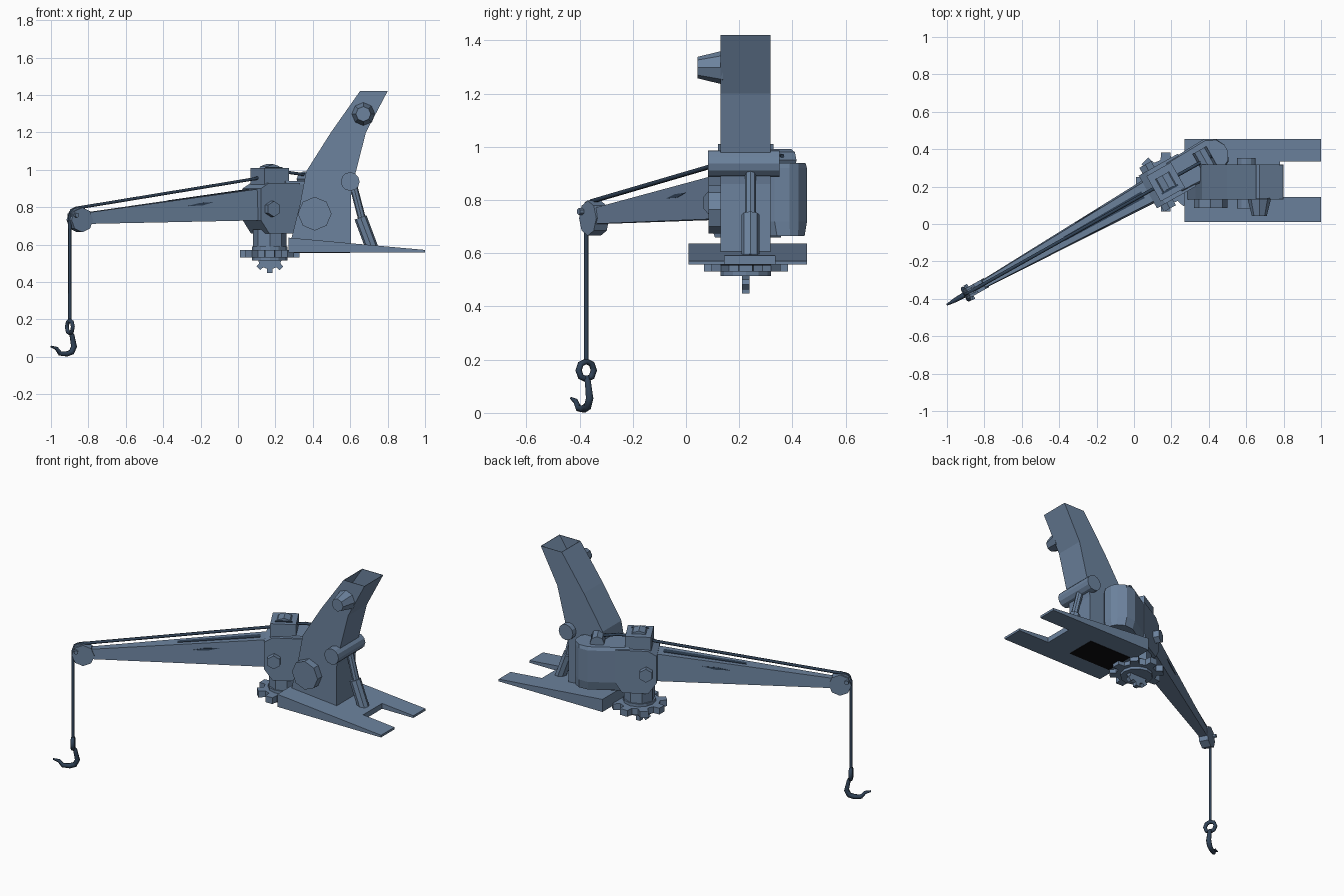
import bpy, bmesh, math
from mathutils import Vector, Matrix

if "Cube" in bpy.data.objects:
    bpy.data.objects.remove(bpy.data.objects["Cube"])


def material(name, rgb):
    m = bpy.data.materials.new(name)
    m.diffuse_color = (*rgb, 1)
    m.use_nodes = True
    m.node_tree.nodes["Principled BSDF"].inputs["Base Color"].default_value = m.diffuse_color
    return m


STEEL = material("slate blue steel", (0.15, 0.225, 0.34))
DARK = material("dark cable", (0.03, 0.055, 0.095))
BLACK = material("black opening", (0.004, 0.004, 0.005))

WORLD = Matrix.Identity(4)
# Slewing frame: x runs along the jib, origin on the slewing axis
SLEW = Matrix.Translation((0.17, 0.225, 0)) @ Matrix.Rotation(math.radians(29.3), 4, 'Z')


def finish(name, bm, mat, frame):
    bmesh.ops.recalc_face_normals(bm, faces=bm.faces)
    me = bpy.data.meshes.new(name)
    bm.to_mesh(me)
    bm.free()
    me.materials.append(mat)
    ob = bpy.data.objects.new(name, me)
    ob.matrix_world = frame
    bpy.context.collection.objects.link(ob)
    return ob


def loft(name, rings, mat=STEEL, frame=WORLD):
    """Skin a list of equal-length rings and cap both ends."""
    bm = bmesh.new()
    vs = [[bm.verts.new(p) for p in ring] for ring in rings]
    n = len(vs[0])
    for a, b in zip(vs, vs[1:]):
        for i in range(n):
            j = (i + 1) % n
            bm.faces.new((a[i], a[j], b[j], b[i]))
    bm.faces.new(vs[0])
    bm.faces.new(vs[-1])
    return finish(name, bm, mat, frame)


def side_prism(name, pts, y0, y1, mat=STEEL, frame=WORLD):
    return loft(name, [[(x, y, z) for x, z in pts] for y in (y0, y1)], mat, frame)


def plan_prism(name, pts, z0, z1, mat=STEEL, frame=WORLD):
    return loft(name, [[(x, y, z) for x, y in pts] for z in (z0, z1)], mat, frame)


def box_pts(x0, x1, y0, y1):
    return [(x0, y0), (x1, y0), (x1, y1), (x0, y1)]


def rod(name, a, b, r1, r2=None, n=8, mat=STEEL, frame=WORLD):
    a, b = Vector(a), Vector(b)
    d = b - a
    bm = bmesh.new()
    mtx = Matrix.Translation((a + b) / 2) @ d.to_track_quat('Z', 'Y').to_matrix().to_4x4()
    bmesh.ops.create_cone(bm, cap_ends=True, segments=n, radius1=r1,
                          radius2=r1 if r2 is None else r2, depth=d.length, matrix=mtx)
    return finish(name, bm, mat, frame)


def cog(teeth, r, R):
    pts = []
    for i in range(teeth):
        for off, rad in ((-0.30, r), (-0.2, R), (0.2, R), (0.30, r)):
            t = (i + off) * 2 * math.pi / teeth
            pts.append((rad * math.cos(t), rad * math.sin(t)))
    return pts


def tube(name, pts, radii, mat=DARK, frame=WORLD, closed=False):
    cu = bpy.data.curves.new(name, 'CURVE')
    cu.dimensions = '3D'
    cu.bevel_depth = 1
    cu.bevel_resolution = 1
    cu.use_fill_caps = True
    sp = cu.splines.new('POLY')
    sp.points.add(len(pts) - 1)
    for p, co, r in zip(sp.points, pts, radii):
        p.co = (*co, 1)
        p.radius = r
    sp.use_cyclic_u = closed
    cu.materials.append(mat)
    ob = bpy.data.objects.new(name, cu)
    ob.matrix_world = frame
    bpy.context.collection.objects.link(ob)


# Forked base: wedge that thins toward the prongs
def base_top(x):
    return 0.637 - (x - 0.27) * 0.09


fork = [(0.27, 0.01), (1, 0.01), (1, 0.145), (0.78, 0.145),
        (0.78, 0.335), (1, 0.335), (1, 0.455), (0.27, 0.455)]
loft("forked_base", [[(x, y, 0.557) for x, y in fork],
                     [(x, y, base_top(x)) for x, y in fork]])
plan_prism("base_opening", box_pts(0.30, 0.60, 0.13, 0.32), 0.554, 0.558, BLACK)

# Curved tower, hollow at the top
tower_profile = [(0.28, 0.61), (0.33, 0.81), (0.364, 0.99), (0.497, 1.2), (0.652, 1.42),
                 (0.80, 1.42), (0.684, 1.2), (0.626, 0.973), (0.604, 0.86), (0.604, 0.60)]
tower = side_prism("tower", tower_profile, 0.13, 0.318)
bm = bmesh.new()
bm.from_mesh(tower.data)
top = max(bm.faces, key=lambda f: f.calc_center_median().z)
bmesh.ops.inset_individual(bm, faces=[top], thickness=0.004)
new = bmesh.ops.extrude_discrete_faces(bm, faces=[top])["faces"][0]
bmesh.ops.translate(bm, verts=new.verts, vec=(-0.125, 0, -0.19))
bm.to_mesh(tower.data)
bm.free()

# Fittings on the tower
rod("tower_side_boss", (0.41, 0.14, 0.765), (0.41, 0.085, 0.765), 0.09)
rod("tower_cone", (0.67, 0.14, 1.298), (0.67, 0.043, 1.298), 0.064, 0.04)
rod("cross_cylinder", (0.60, 0.082, 0.937), (0.60, 0.352, 0.937), 0.05, n=12)

# Hydraulic strut behind the tower
rod("strut_rod", (0.61, 0.242, 0.94), (0.665, 0.242, 0.73), 0.021)
rod("strut_sleeve", (0.655, 0.242, 0.745), (0.715, 0.242, 0.585), 0.034)

# Slewing ring, neck and small upright cog
at_axis = Matrix.Translation((0.17, 0.225, 0))
plan_prism("slewing_gear", cog(8, 0.12, 0.16), 0.532, 0.572, frame=at_axis)
rod("gear_hub", (0, 0, 0.515), (0, 0, 0.59), 0.095, n=12, frame=at_axis)
rod("neck", (0, 0, 0.57), (0, 0, 0.68), 0.09, n=8, frame=at_axis)
side_prism("upright_cog", [(x, z + 0.535) for x, z in cog(8, 0.066, 0.088)],
           -0.014, 0.014, frame=at_axis)

# Slewing head with chamfered lower corners
side_prism("slewing_head", [(-0.11, 0.90), (-0.11, 0.73), (-0.06, 0.66), (0.09, 0.66),
                            (0.13, 0.72), (0.13, 0.93), (-0.06, 0.93)],
           -0.10, 0.10, frame=SLEW)


def tail(v, z):
    outline = [(0.05, v * 0.9), (0.29, v), (0.345, v * 0.7), (0.37, v * 0.2)]
    return [(x, y, z) for x, y in outline] + [(x, -y, z) for x, y in reversed(outline)]


# Rounded counterweight behind the head
loft("counterweight", [tail(0.085, 0.665), tail(0.1, 0.72), tail(0.1, 0.92), tail(0.09, 0.94)],
     frame=SLEW)
plan_prism("sheave_housing", box_pts(-0.075, 0.075, -0.078, 0.078), 0.91, 1.01, frame=SLEW)
rod("head_sheave", (0, -0.04, 0.97), (0, 0.04, 0.97), 0.06, n=10, frame=SLEW)
plan_prism("sheave_slot", box_pts(-0.05, 0.05, -0.05, -0.04), 1.005, 1.014, DARK, SLEW)
rod("winch_drum", (0.24, -0.06, 0.95), (0.24, 0.06, 0.95), 0.042, n=8, frame=SLEW)
for s, side in ((-1, "front"), (1, "back")):
    rod(side + "_head_bolt", (-0.05, s * 0.09, 0.79), (-0.05, s * 0.135, 0.79), 0.042,
        n=6, frame=SLEW)


# Tapering jib
def section(u, w, z0, z1):
    return [(u, -w, z0), (u, w, z0), (u, w * 0.85, z1), (u, -w * 0.85, z1)]


loft("jib", [section(-0.08, 0.07, 0.73, 0.90), section(-1.15, 0.022, 0.71, 0.768)], frame=SLEW)


def jib_top(u):
    return 0.90 + (u + 0.08) * 0.1234


# Dark slot along the top of the jib
loft("jib_top_slot", [[(u, w, jib_top(u) + dz) for u, w in
                       ((-0.14, -0.02), (-0.14, 0.02), (-0.62, 0.012), (-0.62, -0.012))]
                      for dz in (-0.002, 0.003)], DARK, SLEW)


# Small dark slots on the jib sides
def jib_width(u, z):
    t = (-0.08 - u) / 1.07
    lo, hi = 0.73 - 0.02 * t, 0.90 - 0.132 * t
    return (0.07 - 0.048 * t) * (1 - 0.15 * (z - lo) / (hi - lo))


for s, side in ((-1, "front"), (1, "back")):
    slot = [(-0.37, 0.828), (-0.46, 0.822), (-0.53, 0.806), (-0.44, 0.809)]
    loft(side + "_jib_slot", [[(u, s * (jib_width(u, z) + d), z) for u, z in slot]
                              for d in (-0.002, 0.002)], DARK, SLEW)

# Jib tip wheel with crossing axle
rod("tip_wheel", (-1.165, -0.028, 0.732), (-1.165, 0.028, 0.732), 0.066, n=8, frame=SLEW)
rod("tip_sheave", (-1.185, -0.016, 0.757), (-1.185, 0.016, 0.757), 0.042, n=10, frame=SLEW)
rod("tip_axle", (-1.205, -0.045, 0.757), (-1.205, 0.045, 0.757), 0.013, n=6, frame=SLEW)

# Hoist cable from winch over both sheaves and down to the ring
cable = [(0.28, 0, 0.965), (0.12, 0, 0.985), (-0.02, 0, 0.972), (-0.09, 0, 0.952),
         (-1.185, 0, 0.795), (-1.215, 0, 0.783), (-1.226, 0, 0.75), (-1.226, 0, 0.19)]
tube("hoist_cable", cable, [0.009] * len(cable), frame=SLEW)

# Ring and hook
ring = [(-1.226, 0.033 * math.cos(t * math.pi / 4), 0.16 + 0.034 * math.sin(t * math.pi / 4))
        for t in range(8)]
tube("hook_ring", ring, [0.012] * 8, frame=SLEW, closed=True)
hook = [(-1.226, 0, 0.135), (-1.213, 0, 0.115), (-1.2, 0, 0.055), (-1.215, 0, 0.025),
        (-1.245, 0, 0.015), (-1.285, 0, 0.017), (-1.308, 0, 0.045), (-1.342, 0, 0.055)]
tube("hook", hook, [0.011, 0.013, 0.016, 0.016, 0.015, 0.013, 0.01, 0.005], frame=SLEW)
